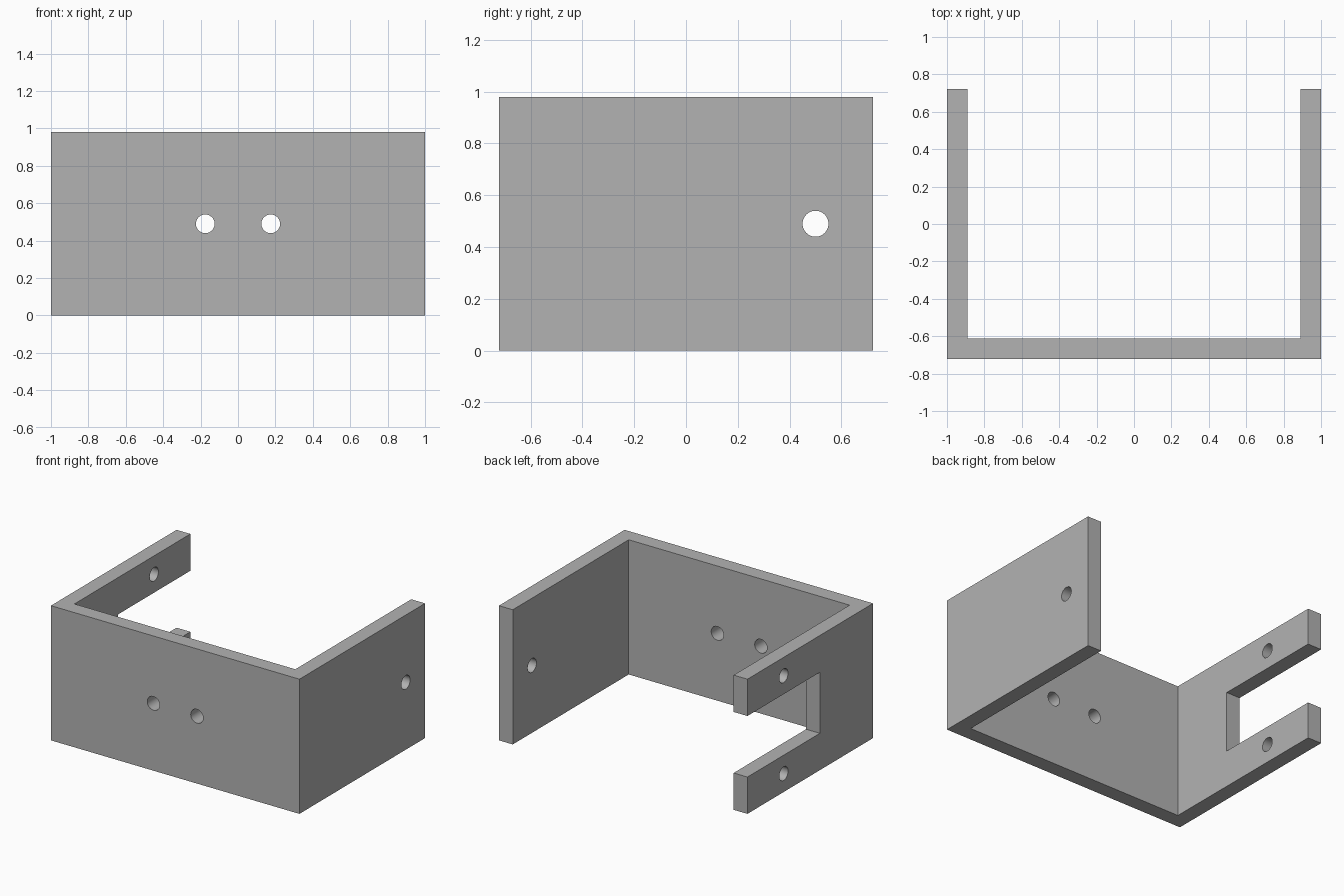
import bpy
import bmesh
from math import pi, radians

if "Cube" in bpy.data.objects:
    bpy.data.objects.remove(bpy.data.objects["Cube"])

HALF_W, HALF_D, HEIGHT, WALL = 1.0, 0.722, 0.98, 0.111
MID = HEIGHT / 2
HOLE_R = 0.05

grey = bpy.data.materials.new("plain_grey")
grey.use_nodes = True
colour = (0.45, 0.45, 0.45, 1)
grey.diffuse_color = colour
grey.node_tree.nodes["Principled BSDF"].inputs["Base Color"].default_value = colour

# U-shaped bracket: plan profile extruded upward
ix, iy = HALF_W - WALL, WALL - HALF_D
profile = [(-HALF_W, -HALF_D), (HALF_W, -HALF_D), (HALF_W, HALF_D), (ix, HALF_D),
           (ix, iy), (-ix, iy), (-ix, HALF_D), (-HALF_W, HALF_D)]
bm = bmesh.new()
base = bm.faces.new([bm.verts.new((x, y, 0)) for x, y in profile])
top = bmesh.ops.extrude_face_region(bm, geom=[base])["geom"]
bmesh.ops.translate(bm, vec=(0, 0, HEIGHT),
                    verts=[v for v in top if isinstance(v, bmesh.types.BMVert)])
bmesh.ops.recalc_face_normals(bm, faces=bm.faces)
mesh = bpy.data.meshes.new("bracket")
bm.to_mesh(mesh)
bm.free()
mesh.materials.append(grey)
bracket = bpy.data.objects.new("bracket", mesh)
bpy.context.collection.objects.link(bracket)


def cut(cutter):
    """Subtract a cutter from the bracket, then discard it."""
    cutter.hide_render = True
    cutter.data.materials.append(grey)
    mod = bracket.modifiers.new("cut", "BOOLEAN")
    mod.operation = "DIFFERENCE"
    mod.solver = "EXACT"
    mod.object = cutter
    bpy.ops.object.select_all(action="DESELECT")
    bpy.context.view_layer.objects.active = bracket
    bracket.select_set(True)
    bpy.ops.object.modifier_apply(modifier=mod.name)
    bpy.data.objects.remove(cutter)


def hole(location, rotation):
    bpy.ops.mesh.primitive_cylinder_add(vertices=48, radius=HOLE_R, depth=WALL * 3,
                                        location=location, rotation=rotation)
    cut(bpy.context.object)


# Slot that splits one arm into two prongs, open at the back
slot_front, slot_back, slot_height = -0.111, HALF_D + 0.1, 0.444
bpy.ops.mesh.primitive_cube_add(
    size=1, location=(-HALF_W + WALL / 2, (slot_front + slot_back) / 2, MID))
slot = bpy.context.object
slot.scale = (WALL * 3, slot_back - slot_front, slot_height)
bpy.context.view_layer.update()
cut(slot)

# Pair of holes in the front wall
for side in (-1, 1):
    hole((side * 0.175, -HALF_D + WALL / 2, MID), (pi / 2, 0, 0))

# Single hole in the plain arm, one hole in each prong
hole((HALF_W - WALL / 2, 0.5, MID), (0, pi / 2, 0))
for side in (-1, 1):
    hole((-HALF_W + WALL / 2, 0.305, MID + side * 0.356), (0, pi / 2, 0))

# Round hole walls, crisp edges elsewhere
bpy.ops.object.select_all(action="DESELECT")
bracket.select_set(True)
bpy.context.view_layer.objects.active = bracket
bpy.ops.object.shade_smooth_by_angle(angle=radians(30))
